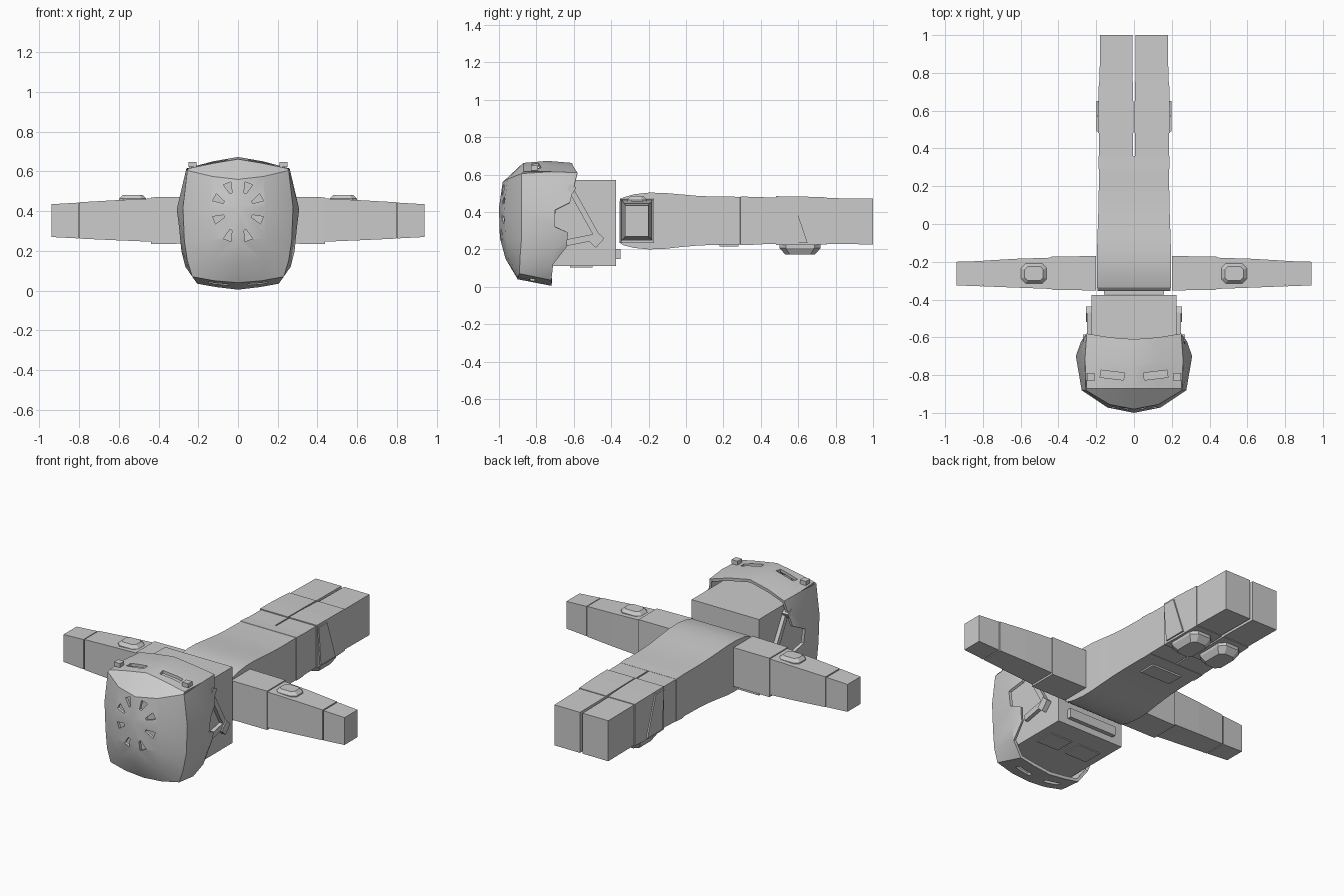
import bpy, bmesh, math
from mathutils import Vector, Matrix

if "Cube" in bpy.data.objects:
    bpy.data.objects.remove(bpy.data.objects["Cube"])


def make(name, verts, faces, smooth=False):
    bm = bmesh.new()
    vs = [bm.verts.new(v) for v in verts]
    for f in faces:
        bm.faces.new([vs[i] for i in f])
    bmesh.ops.remove_doubles(bm, verts=bm.verts, dist=1e-5)
    bmesh.ops.recalc_face_normals(bm, faces=bm.faces)
    me = bpy.data.meshes.new(name)
    bm.to_mesh(me)
    bm.free()
    ob = bpy.data.objects.new(name, me)
    bpy.context.collection.objects.link(ob)
    if smooth:
        shade(ob)
    return ob


def shade(ob, angle=25):
    bpy.ops.object.select_all(action='DESELECT')
    ob.select_set(True)
    bpy.context.view_layer.objects.active = ob
    bpy.ops.object.shade_smooth_by_angle(angle=math.radians(angle))


def loft(name, rings, smooth=False):
    """Closed solid through rings of equal point count."""
    n = len(rings[0])
    verts = [p for r in rings for p in r]
    faces = [(k * n + i, k * n + (i + 1) % n, (k + 1) * n + (i + 1) % n, (k + 1) * n + i)
             for k in range(len(rings) - 1) for i in range(n)]
    faces += [tuple(range(n)), tuple(range((len(rings) - 1) * n, len(rings) * n))]
    return make(name, verts, faces, smooth)


def along_y(name, secs, smooth=False):
    # sections: y, x0, x1, z0, z1
    return loft(name, [[(a, y, c), (b, y, c), (b, y, d), (a, y, d)] for y, a, b, c, d in secs], smooth)


def box(name, c, s, rot=None):
    pts = [[(x * s[0] / 2, y * s[1] / 2, z * s[2] / 2) for x, y in ((-1, -1), (1, -1), (1, 1), (-1, 1))]
           for z in (-1, 1)]
    m = Matrix.Translation(c) @ (rot or Matrix())
    return loft(name, [[m @ Vector(p) for p in r] for r in pts])


def pad(name, c, w, d, z0, z1):
    # faceted octagonal pad: straight rim, then a bevelled cap
    def ring(z, k):
        a, b, e = w * k, d * k, min(w, d) * k * 0.45
        return [(c[0] + x, c[1] + y, z) for x, y in
                ((-a, -b + e), (-a + e, -b), (a - e, -b), (a, -b + e),
                 (a, b - e), (a - e, b), (-a + e, b), (-a, b - e))]
    return loft(name, [ring(z0, 1), ring(z0 + (z1 - z0) * 0.4, 1), ring(z1, 0.72)])


# --- Helmet shell: half grid from front centre to rear side edge, mirrored
rows = [
    [(0, -.98, .56), (.13, -.955, .575), (.255, -.88, .605), (.26, -.72, .615), (.25, -.58, .61)],
    [(0, -1, .42), (.14, -.972, .42), (.277, -.88, .42), (.308, -.70, .41), (.28, -.62, .45)],
    [(0, -.995, .26), (.14, -.965, .26), (.27, -.88, .25), (.297, -.70, .32), (.28, -.63, .29)],
    [(0, -.965, .15), (.13, -.948, .15), (.255, -.888, .15), (.285, -.70, .2), (.275, -.635, .25)],
    [(0, -.9, .04), (.12, -.9, .05), (.23, -.89, .07), (.265, -.71, .12), (.265, -.64, .21)],
]
crown = [
    [(0, -.87, .662), (.13, -.87, .64), (.25, -.87, .615)],
    [(0, -.74, .673), (.13, -.73, .65), (.255, -.72, .617)],
    [(0, -.61, .662), (.13, -.6, .64), (.25, -.58, .61)],
]
crown[1][2] = rows[0][3]
chin = [rows[4][:3], [(0, -.72, .005), (.11, -.72, .018), (.205, -.72, .035)]]
quads = []


def grid(g, skip=()):
    for i in range(len(g) - 1):
        for j in range(len(g[0]) - 1):
            if (i, j) not in skip:
                quads.append([g[i][j], g[i][j + 1], g[i + 1][j + 1], g[i + 1][j]])


grid(rows, {(1, 3)})
grid(crown)
grid([crown[0], rows[0][:3]])
grid(chin)
quads.append([rows[4][2], rows[4][3], chin[1][2]])
quads += [[(-x, y, z) for x, y, z in reversed(q)] for q in quads]
verts, faces = [], []
for q in quads:
    faces.append(tuple(range(len(verts), len(verts) + len(q))))
    verts += q
helmet = make("helmet_shell", verts, faces)
# make normals face outward before thickening inward
me = helmet.data
if sum((p.center - Vector((0, -.75, .35))).dot(p.normal) for p in me.polygons) < 0:
    me.flip_normals()
mod = helmet.modifiers.new("thick", 'SOLIDIFY')
mod.thickness, mod.offset = .018, -1

# --- Vent cutters: radial face slots, crown slots and chin slots
cuts = bpy.data.collections.new("cutters")
bpy.context.scene.collection.children.link(cuts)
cutters = []
for s in (-1, 1):
    for x, z in ((.045, .515), (.095, .457), (.095, .365), (.045, .28)):
        p = Vector((s * x, 0, z))
        d = (p - Vector((0, 0, .405))).normalized()
        t = Vector((d.z, 0, -d.x))
        shape = [p - d * .027 - t * .006, p + d * .027 - t * .02, p + d * .027 + t * .02, p - d * .027 + t * .006]
        cutters.append(loft("face_vent_cutter", [[(v.x, y, v.z) for v in shape] for y in (-1.1, -.9)]))
    tilt = Matrix.Rotation(s * .12, 4, 'Z')
    cutters.append(box("crown_vent_cutter", (s * .115, -.8, .66), (.125, .038, .12), tilt))
    cutters.append(box("chin_vent_cutter", (s * .1, -.82, .03), (.1, .03, .12), tilt))
for c in cutters:
    bpy.context.collection.objects.unlink(c)
    cuts.objects.link(c)
    c.hide_render = True
    c.hide_set(True)
b = helmet.modifiers.new("vents", 'BOOLEAN')
b.operand_type, b.collection, b.solver = 'COLLECTION', cuts, 'EXACT'
dg = bpy.context.evaluated_depsgraph_get()
final = bpy.data.meshes.new_from_object(helmet.evaluated_get(dg))
helmet.modifiers.clear()
helmet.data = final
for c in cutters:
    bpy.data.objects.remove(c)
shade(helmet, 24)

# --- Head block, neck bar and underside panels
along_y("head", [(-.83, -.225, .225, .11, .57), (-.375, -.225, .225, .11, .57)])
box("neck_bar", (0, -.362, .175), (.32, .025, .055))

for s in (-1, 1):
    side = "right" if s > 0 else "left"
    box(f"head_panel_{side}", (s * .1, -.56, .108), (.15, .12, .008))

    # Helmet straps and buckle: bars between points in the side plane
    def strap(name, a, c, w, x=.235, t=.025):
        a, c = Vector((s * x, *a)), Vector((s * x, *c))
        d = c - a
        box(f"{name}_{side}", (a + c) / 2, (t, d.length, w), Matrix.Rotation(math.atan2(d.z, d.y), 4, 'X'))

    strap("strap_long", (-.61, .51), (-.47, .26), .03)
    strap("strap_short", (-.64, .235), (-.49, .265), .035)
    strap("strap_buckle", (-.50, .225), (-.455, .275), .05, .24, .03)
    strap("strap_clip", (-.63, .535), (-.595, .515), .035, .25, .04)
    box(f"helmet_stud_{side}", (s * .228, -.81, .635), (.04, .04, .025))

    # --- Arm: sleeve, forearm and hand, sections x, y0, y1, z0, z1
    def arm(name, secs):
        loft(f"{name}_{side}", [[(s * x, a, c), (s * x, e, c), (s * x, e, d), (s * x, a, d)]
                                for x, a, e, c, d in secs])

    arm("upper_arm", [(.2, -.352, -.17, .237, .472), (.438, -.348, -.172, .235, .47)])
    arm("forearm", [(.43, -.344, -.178, .246, .464), (.62, -.337, -.184, .254, .455),
                    (.797, -.33, -.194, .262, .445)])
    arm("wrist_groove", [(.79, -.322, -.2, .268, .438), (.81, -.322, -.2, .268, .438)])
    arm("hand", [(.803, -.33, -.196, .263, .443), (.94, -.325, -.2, .27, .435)])
    pad(f"elbow_pad_{side}", (s * .53, -.262), .068, .052, .45, .482)

    # --- Leg: thigh, knee wrap and boot
    def leg(name, secs):
        along_y(f"{name}_{side}", [(y, s * a, s * e, c, d) for y, a, e, c, d in secs])

    leg("thigh", [(.355, .004, .186, .226, .479), (.485, .004, .184, .229, .478)])
    leg("knee_wrap", [(.482, .003, .19, .224, .484), (.6, .003, .19, .222, .483),
                      (.755, .006, .186, .226, .478)])
    leg("boot", [(.75, .008, .182, .23, .474), (1, .009, .18, .226, .471)])
    loft(f"knee_side_panel_{side}", [[(s * x, y, z) for y, z in
         ((.49, .47), (.57, .47), (.65, .235), (.51, .235))] for x in (.18, .198)])
    pad(f"knee_pad_{side}", (s * .1, .61), .075, .11, .23, .172)

# --- Torso with gently curved chest and back
along_y("torso", [
    (-.355, -.193, .193, .235, .458), (-.335, -.195, .195, .222, .478), (-.28, -.196, .196, .208, .494),
    (-.2, -.196, .196, .2, .503), (-.12, -.195, .195, .202, .502), (-.03, -.192, .192, .212, .494),
    (.06, -.189, .189, .22, .486), (.15, -.187, .187, .224, .482), (.29, -.185, .185, .226, .481),
    (.291, -.188, .188, .222, .483), (.36, -.187, .187, .224, .48)], True)
box("belt_plate", (0, .23, .222), (.2, .1, .012))
